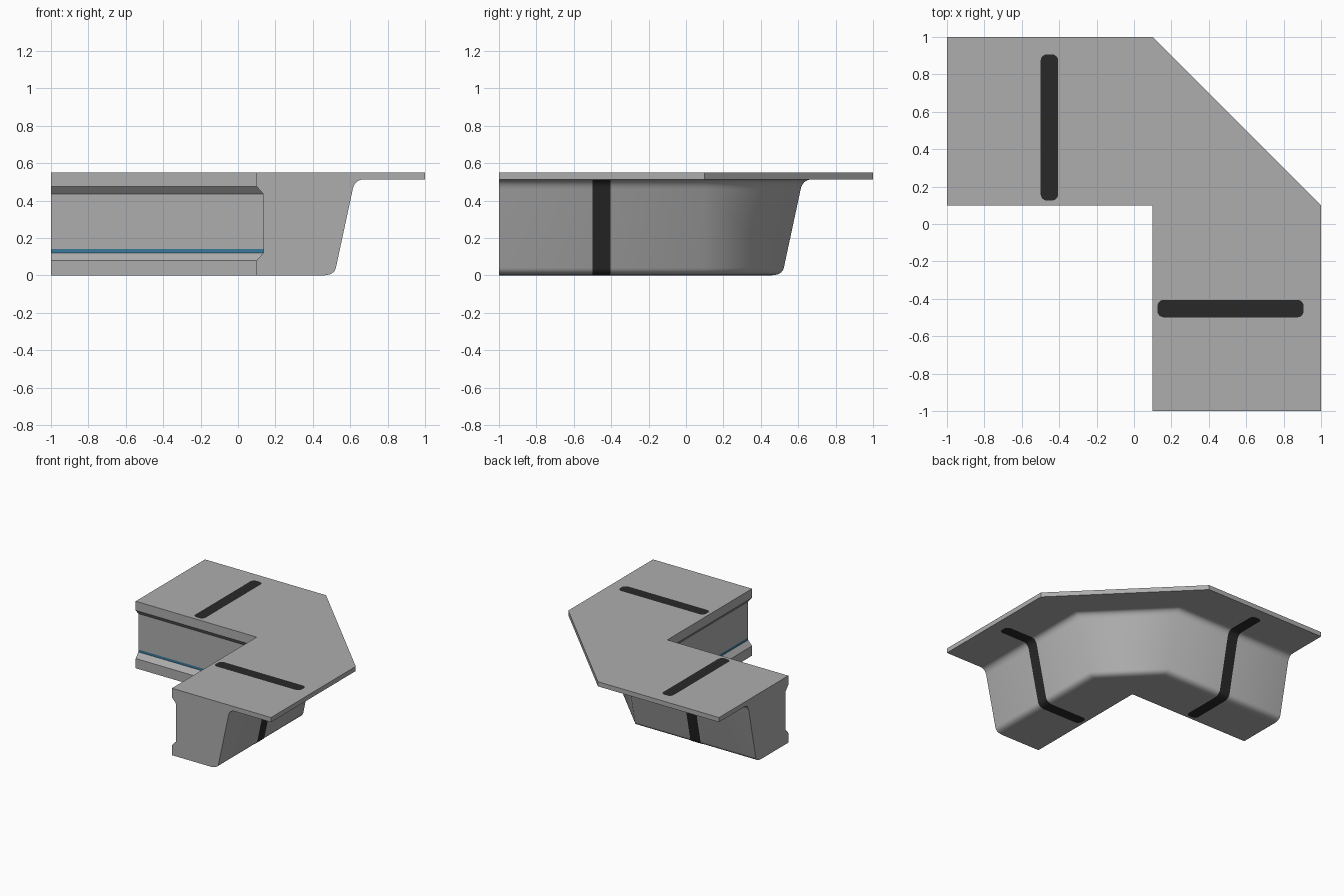
import bpy, bmesh, math
from mathutils import Vector

if "Cube" in bpy.data.objects:
    bpy.data.objects.remove(bpy.data.objects["Cube"])


def material(name, rgb):
    m = bpy.data.materials.new(name)
    m.diffuse_color = (*rgb, 1)
    m.use_nodes = True
    m.node_tree.nodes["Principled BSDF"].inputs["Base Color"].default_value = m.diffuse_color
    return m


grey = material("plain grey", (0.42, 0.42, 0.42))
blue = material("stripe blue", (0.04, 0.19, 0.32))
black = material("band black", (0.022, 0.022, 0.022))


def bezier(a, c, b, n=8):
    return [tuple((1-t)**2*a[k] + 2*t*(1-t)*c[k] + t*t*b[k] for k in (0, 1))
            for t in (i/n for i in range(n + 1))]


def finish(bm, name, mats):
    me = bpy.data.meshes.new(name)
    bm.to_mesh(me)
    bm.free()
    for m in mats:
        me.materials.append(m)
    ob = bpy.data.objects.new(name, me)
    bpy.context.collection.objects.link(ob)
    return ob


# Cross-section: distance from the inner corner axis, height
lower_fillet = bezier((0.45, 0), (0.514, 0), (0.523, 0.04))
upper_fillet = bezier((0.613, 0.46), (0.625, 0.512), (0.67, 0.512))
outer_curve = lower_fillet + upper_fillet
inner = [(1, 0.512), (1, 0.55), (0.1, 0.55), (0.1, 0.475), (0.135, 0.435),
         (0.135, 0.14), (0.135, 0.12), (0.1, 0.08), (0.1, 0)]
profile = outer_curve + inner
N, curve_count = len(profile), len(outer_curve)

# Corner body: section swept along both arms, mitred inside, cut across outside
bm = bmesh.new()
rows = []
for d, z in profile:
    start, end = bm.verts.new((-1, d, z)), bm.verts.new((d, -1, z))
    if d < 0.14:
        mid = bm.verts.new((d, d, z))
        rows.append((start, mid, mid, end))
    else:
        rows.append((start, bm.verts.new((0.1, d, z)),
                     bm.verts.new((d, 0.1, z)), end))
for i in range(N):
    r, s = rows[i], rows[(i + 1) % N]
    on_stripe = profile[i] == (0.135, 0.14)
    for k in range(3):
        vs = list(dict.fromkeys((r[k], r[k+1], s[k+1], s[k])))
        if len(vs) > 2:
            f = bm.faces.new(vs)
            f.smooth = i < curve_count - 1
            f.material_index = 1 if on_stripe else 0
bm.faces.new([r[0] for r in rows])
bm.faces.new([r[3] for r in rows])
bmesh.ops.recalc_face_normals(bm, faces=bm.faces)
finish(bm, "corner_body", [grey, blue])


# Thin dark bands with rounded ends, following the surface
def band(name, path, swap):
    bm = bmesh.new()
    centre, half, r = -0.452, 0.047, 0.035
    angles = [i*math.pi/12 for i in range(7)]
    ease = [(r*(1 - math.cos(a)), half - r + r*math.sin(a)) for a in angles]
    p0, p1, q1, q0 = (Vector(p) for p in (path[0], path[1], path[-2], path[-1]))
    u, w = (p1 - p0).normalized(), (q1 - q0).normalized()
    pts = [(p0 + u*s, h) for s, h in ease]
    pts += [(Vector(p), half) for p in path[1:-1]]
    pts += [(q0 + w*s, h) for s, h in reversed(ease)]
    prev = None
    for i, (p, h) in enumerate(pts):
        t = (pts[min(i+1, len(pts)-1)][0] - pts[max(i-1, 0)][0]).normalized()
        q = p + Vector((t.y, -t.x))*0.002
        pair = []
        for x in (centre - h, centre + h):
            co = (q.x, x, q.y) if swap else (x, q.x, q.y)
            pair.append(bm.verts.new(co))
        if prev:
            vs = [prev[0], pair[0], pair[1], prev[1]]
            f = bm.faces.new(vs[::-1] if swap else vs)
            f.smooth = True
        prev = pair
    finish(bm, name, [black])


under = [(0.125, 0)] + outer_curve + [(0.907, 0.512)]
top = [(0.907, 0.55), (0.6, 0.55), (0.4, 0.55), (0.125, 0.55)]
for arm, swap in (("left_arm", False), ("front_arm", True)):
    band(arm + "_under_band", under, swap)
    band(arm + "_top_band", top, swap)
